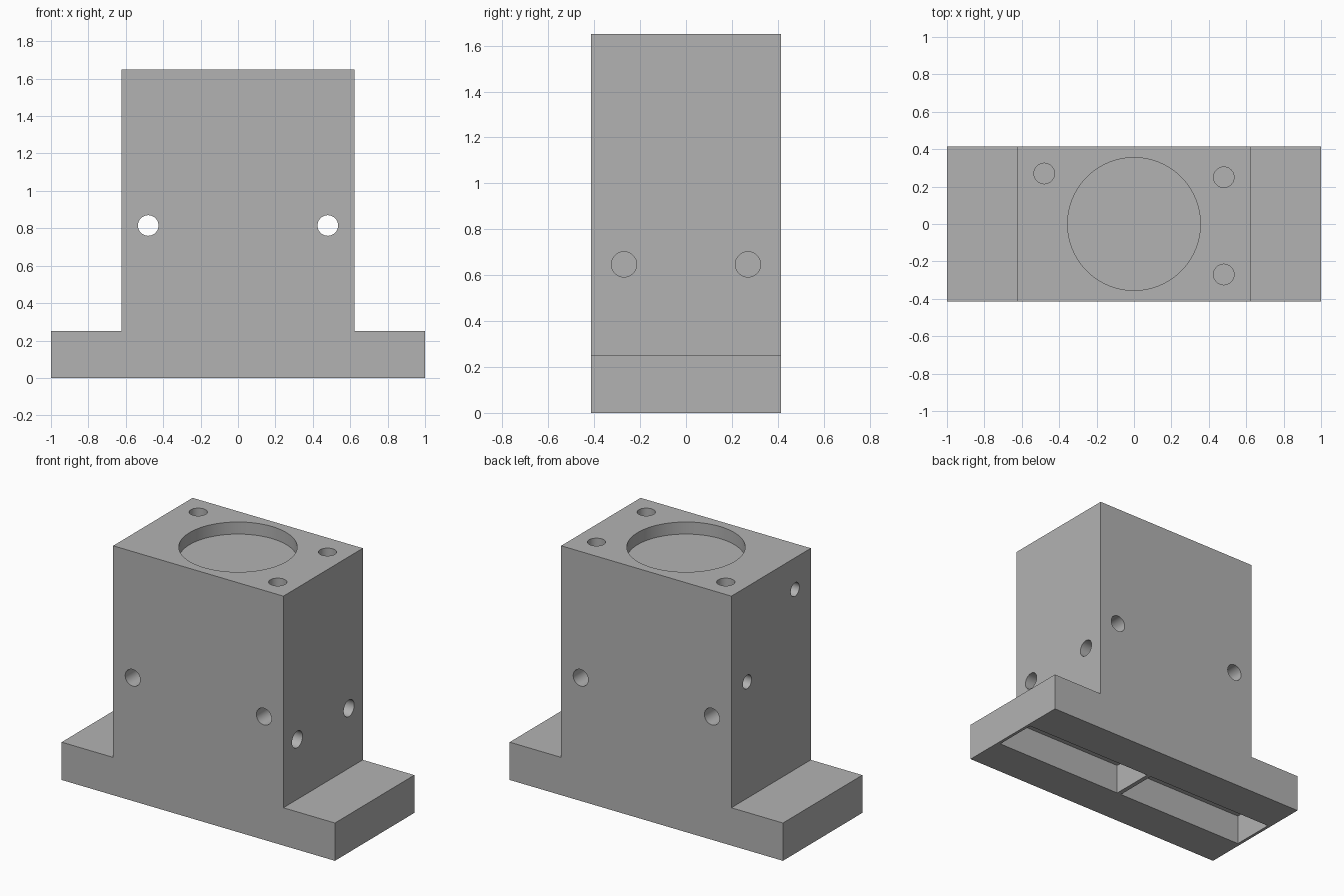
import bpy, bmesh
from math import pi, radians
from mathutils import Matrix, Vector

cube = bpy.data.objects.get("Cube")
if cube:
    bpy.data.objects.remove(cube, do_unlink=True)

WIDTH, FOOT, HALF_Y = 0.623, 0.25, 0.415
HEIGHT = 1.65

grey = bpy.data.materials.new("machined grey")
grey.use_nodes = True
grey.diffuse_color = (0.45, 0.45, 0.45, 1)
grey.node_tree.nodes["Principled BSDF"].inputs["Base Color"].default_value = (0.45, 0.45, 0.45, 1)


def make_object(name, bm):
    bmesh.ops.recalc_face_normals(bm, faces=bm.faces)
    mesh = bpy.data.meshes.new(name)
    bm.to_mesh(mesh)
    bm.free()
    mesh.materials.append(grey)
    obj = bpy.data.objects.new(name, mesh)
    bpy.context.collection.objects.link(obj)
    return obj


# Block with side flanges: stepped outline extruded front to back
half = [(1, 0), (1, FOOT), (WIDTH, FOOT), (WIDTH, HEIGHT)]
outline = half + [(-x, z) for x, z in reversed(half)]
bm = bmesh.new()
face = bm.faces.new([bm.verts.new((x, -HALF_Y, z)) for x, z in outline])
extruded = bmesh.ops.extrude_face_region(bm, geom=[face])
bmesh.ops.translate(bm, vec=(0, 2 * HALF_Y, 0),
                    verts=[v for v in extruded["geom"] if isinstance(v, bmesh.types.BMVert)])
block = make_object("mounting_block", bm)

# All the holes and pockets are gathered in one cutter mesh
cut = bmesh.new()
OVER = 0.05


def drill(mouth, direction, radius, depth, segments=48):
    """Cylinder sunk from the mouth along direction, overshooting outward."""
    d = Vector(direction)
    centre = Vector(mouth) + d * (depth - OVER) / 2
    matrix = Matrix.Translation(centre) @ d.to_track_quat("Z", "Y").to_matrix().to_4x4()
    bmesh.ops.create_cone(cut, cap_ends=True, segments=segments, radius1=radius,
                          radius2=radius, depth=depth + OVER, matrix=matrix)


def pocket(low, high):
    low, high = Vector(low), Vector(high)
    matrix = Matrix.Translation((low + high) / 2) @ Matrix.Diagonal((*(high - low), 1))
    bmesh.ops.create_cube(cut, size=1, matrix=matrix)


# Round recess and three bolt holes in the top
drill((0, 0, HEIGHT), (0, 0, -1), 0.355, 0.08, 96)
for x, y in [(-0.48, 0.27), (0.48, 0.25), (0.48, -0.27)]:
    drill((x, y, HEIGHT), (0, 0, -1), 0.055, 0.3)

# Through holes, front to back
for x in (-0.48, 0.48):
    drill((x, -HALF_Y, 0.815), (0, 1, 0), 0.055, 2 * HALF_Y + OVER)

# Blind holes in the two sides
for y in (-0.27, 0.27):
    drill((WIDTH, y, 0.647), (-1, 0, 0), 0.055, 0.3)
for y, z in [(0.25, 1.02), (-0.25, 1.44)]:
    drill((-WIDTH, y, z), (1, 0, 0), 0.045, 0.3)

# Twin pockets in the underside
pocket((0.015, -0.147, -OVER), (0.98, 0.147, 0.2))
pocket((-0.98, -0.147, -OVER), (-0.015, 0.147, 0.2))

cutter = make_object("hole_cutter", cut)
cutter.hide_render = True

# Cut, then smooth the hole walls only
boolean = block.modifiers.new("holes", "BOOLEAN")
boolean.operation = "DIFFERENCE"
boolean.solver = "EXACT"
boolean.object = cutter
bpy.ops.object.select_all(action="DESELECT")
block.select_set(True)
bpy.context.view_layer.objects.active = block
bpy.ops.object.modifier_apply(modifier=boolean.name)
bpy.data.objects.remove(cutter, do_unlink=True)
bpy.ops.object.shade_smooth_by_angle(angle=radians(30))
